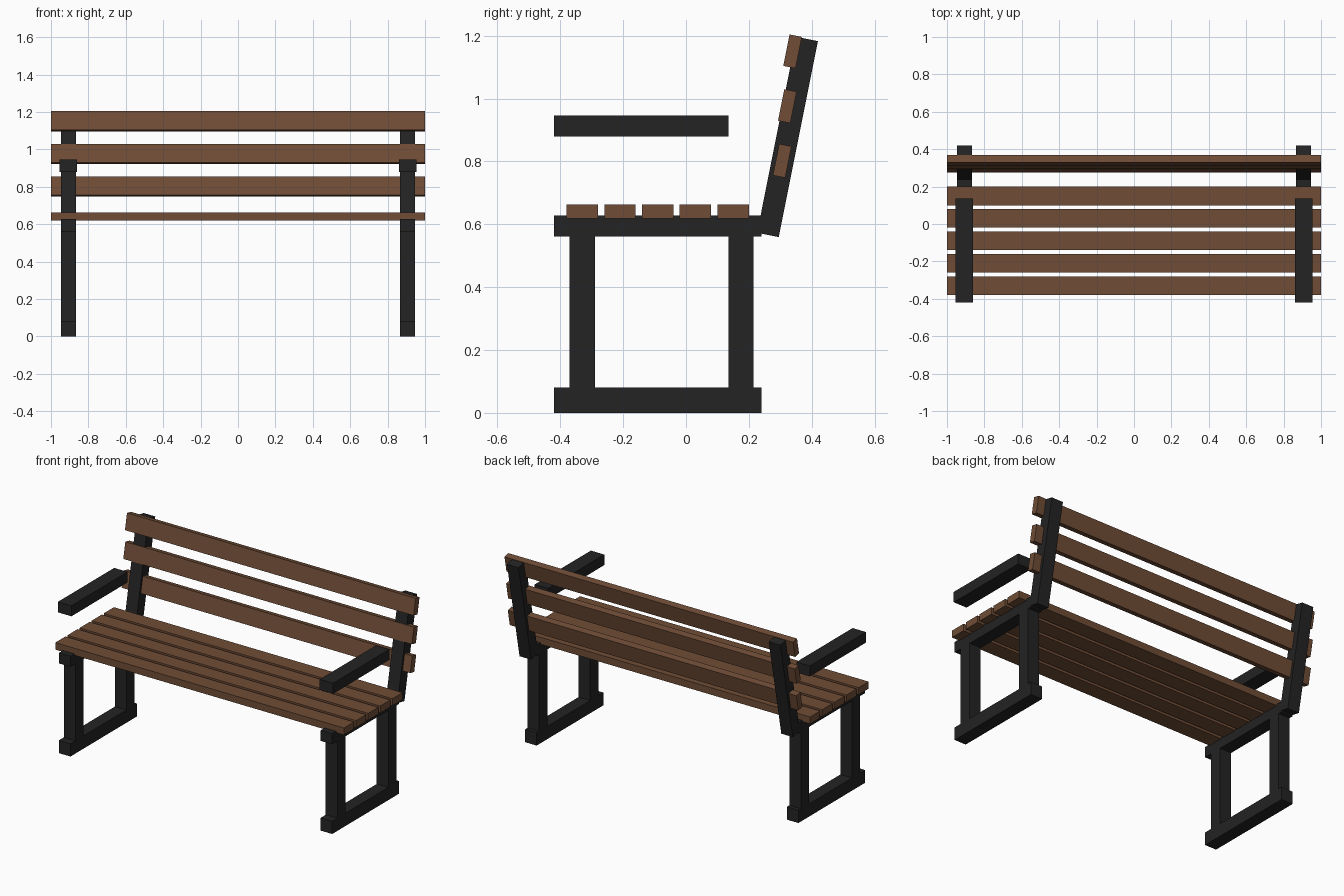
import bpy
import bmesh
import math
from mathutils import Matrix, Vector

if "Cube" in bpy.data.objects:
    bpy.data.objects.remove(bpy.data.objects["Cube"])


def material(name, color):
    m = bpy.data.materials.new(name)
    m.diffuse_color = (*color, 1)
    m.use_nodes = True
    m.node_tree.nodes["Principled BSDF"].inputs["Base Color"].default_value = m.diffuse_color
    return m


WOOD = material("brown wood", (0.16, 0.074, 0.037))
METAL = material("dark metal", (0.017, 0.017, 0.017))
TILT = math.radians(-11.3)  # backward lean of the backrest


def beam(name, center, size, mat, tilt=0.0):
    """Box beam, optionally leaning about the x axis."""
    mesh = bpy.data.meshes.new(name)
    bm = bmesh.new()
    bmesh.ops.create_cube(bm, size=1, matrix=Matrix.Diagonal((*size, 1)))
    bm.to_mesh(mesh)
    bm.free()
    mesh.materials.append(mat)
    ob = bpy.data.objects.new(name, mesh)
    ob.location = Vector(center)
    ob.rotation_euler.x = tilt
    bpy.context.collection.objects.link(ob)
    return ob


# Side frames, one at each end
for side, x in (("left", -0.907), ("right", 0.907)):
    beam(f"{side}_foot_rail", (x, -0.09, 0.04), (0.08, 0.66, 0.08), METAL)
    beam(f"{side}_front_leg", (x, -0.33, 0.32), (0.08, 0.08, 0.50), METAL)
    beam(f"{side}_rear_leg", (x, 0.175, 0.32), (0.08, 0.08, 0.50), METAL)
    beam(f"{side}_seat_rail", (x, -0.09, 0.595), (0.08, 0.66, 0.066), METAL)
    beam(f"{side}_back_post", (x, 0.323, 0.878), (0.08, 0.07, 0.636), METAL, TILT)
    beam(f"{side}_armrest", (x, -0.142, 0.913), (0.093, 0.556, 0.066), METAL)

# Seat slats
for i in range(5):
    beam(f"seat_slat_{i + 1}", (0, -0.33 + 0.12 * i, 0.641), (2, 0.10, 0.044), WOOD)

# Backrest slats, set progressively deeper into the posts lower down
for i in range(3):
    beam(f"back_slat_{i + 1}", (0, 0.306 + 0.0165 * i, 0.802 + 0.174 * i),
         (2, 0.04, 0.102), WOOD, TILT)
